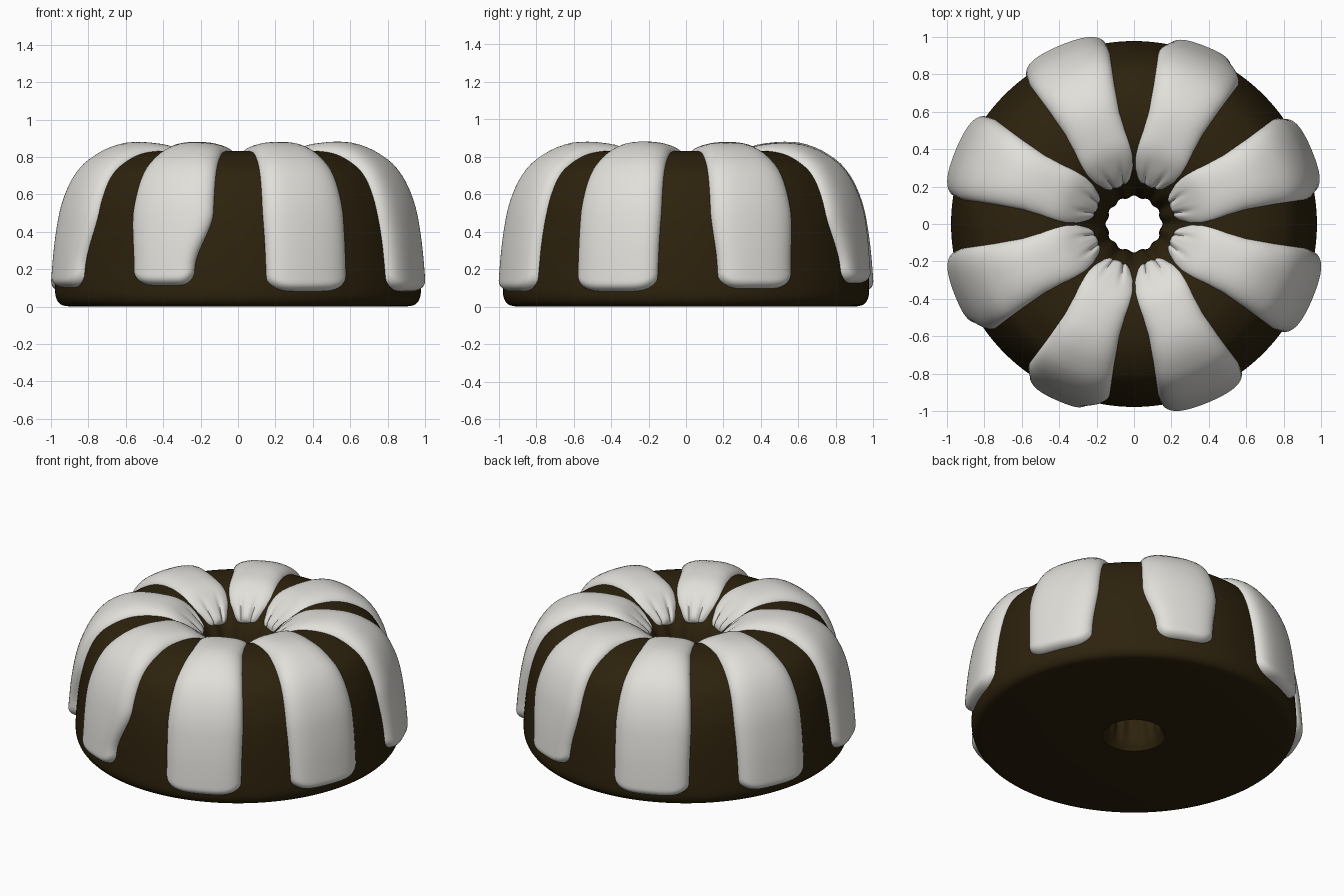
import bpy, bmesh, math
from mathutils import Vector

cube = bpy.data.objects.get("Cube")
if cube:
    bpy.data.objects.remove(cube, do_unlink=True)


def material(name, color, rough):
    m = bpy.data.materials.new(name)
    m.use_nodes = True
    m.diffuse_color = (*color, 1)
    bsdf = m.node_tree.nodes["Principled BSDF"]
    bsdf.inputs["Base Color"].default_value = (*color, 1)
    bsdf.inputs["Roughness"].default_value = rough
    return m


CHOCOLATE = material("dark chocolate", (0.026, 0.016, 0.004), 0.7)
CREAM = material("cream icing", (0.75, 0.74, 0.70), 0.5)

# Cake cross-section (radius, height): up the hole, over the crown, down the wall
PROFILE = [(0.19, 0), (0.16, 0.05), (0.148, 0.15), (0.148, 0.4), (0.165, 0.53),
           (0.20, 0.63), (0.25, 0.705), (0.32, 0.77), (0.41, 0.82), (0.51, 0.832),
           (0.61, 0.824), (0.69, 0.803), (0.77, 0.762), (0.83, 0.715), (0.88, 0.64),
           (0.925, 0.52), (0.955, 0.36), (0.972, 0.20), (0.978, 0.09),
           (0.97, 0.04), (0.945, 0.01), (0.90, 0)]


def smooth_path(points, steps):
    """Catmull-Rom curve through the points."""
    p = [Vector(q) for q in points]
    p = [p[0] * 2 - p[1]] + p + [p[-1] * 2 - p[-2]]
    out = []
    for i in range(1, len(p) - 2):
        a, b, c, d = p[i - 1:i + 3]
        for k in range(steps):
            t = k / steps
            out.append(0.5 * (2 * b + (c - a) * t + (2 * a - 5 * b + 4 * c - d) * t * t
                              + (3 * b - a - 3 * c + d) * t ** 3))
    return out + [p[-2]]


def ramp(x, lo, hi):
    t = min(max((x - lo) / (hi - lo), 0), 1)
    return t * t * (3 - 2 * t)


def table(x, pairs):
    """Linear lookup in (x, y) pairs."""
    for (x0, y0), (x1, y1) in zip(pairs, pairs[1:]):
        if x <= x1:
            return y0 + (y1 - y0) * max(x - x0, 0) / (x1 - x0)
    return pairs[-1][1]


def build(name, rows, mat, closed, angle):
    """Skin a grid of points into a smooth object."""
    bm = bmesh.new()
    grid = [[bm.verts.new(co) for co in row] for row in rows]
    n, m = len(grid), len(grid[0])
    for i in range(n if closed else n - 1):
        for j in range(m if closed else m - 1):
            bm.faces.new((grid[i][j], grid[i][(j + 1) % m],
                          grid[(i + 1) % n][(j + 1) % m], grid[(i + 1) % n][j]))
    me = bpy.data.meshes.new(name)
    bm.to_mesh(me)
    bm.free()
    me.materials.append(mat)
    ob = bpy.data.objects.new(name, me)
    bpy.context.collection.objects.link(ob)
    bpy.ops.object.select_all(action='DESELECT')
    ob.select_set(True)
    bpy.context.view_layer.objects.active = ob
    bpy.ops.object.shade_smooth_by_angle(angle=math.radians(angle))


# Ring cake with a fluted hole
path = smooth_path(PROFILE, 4)
SEG = 144
rows = []
for p in path:
    flute = 0.04 * (1 - ramp(p.x, 0.17, 0.32)) * ramp(p.y, 0.0, 0.15)
    row = []
    for k in range(SEG):
        a = math.tau * k / SEG
        r = p.x * (1 + flute * math.cos(12 * a))
        row.append((r * math.cos(a), r * math.sin(a), p.y))
    rows.append(row)
build("cake_body", rows, CHOCOLATE, True, 50)

# Fine path and arc length used to lay the icing on the cake
fine = smooth_path(PROFILE, 16)
length = [0]
for p, q in zip(fine, fine[1:]):
    length.append(length[-1] + (q - p).length)


def on_path(s):
    """Point and outward normal at arc length s."""
    i = 1
    while i < len(fine) - 2 and length[i] < s:
        i += 1
    f = (s - length[i - 1]) / (length[i] - length[i - 1])
    p = fine[i - 1].lerp(fine[i], f)
    t0 = fine[i] - fine[max(i - 2, 0)]
    t1 = fine[i + 1] - fine[i - 1]
    t = t0.normalized().lerp(t1.normalized(), f).normalized()
    return p, Vector((-t.y, t.x))


def length_at(test):
    return next(l for l, p in zip(length, fine) if test(p))


# Strip half angle and relative thickness by radius
HALF_ANGLE = [(0.19, 15), (0.24, 18), (0.30, 22), (0.36, 22), (0.42, 20), (0.50, 17.2),
              (0.60, 15.2), (0.75, 14.6), (0.93, 14.5), (0.98, 13.6)]
THICKNESS = [(0.22, 0.6), (0.36, 0.65), (0.50, 0.85), (0.62, 1.1), (0.72, 1.12),
             (0.85, 1.0), (0.98, 1.08)]
START = length_at(lambda p: p.y > 0.665)
NU, NT = 60, 28


def icing(name, center, z_end, trim_cw, trim_ccw, thick):
    """One poured strip: domed across, blunt and rounded at both ends."""
    end = length_at(lambda p: p.x > 0.8 and p.y < z_end)
    rows = []
    for i in range(NU + 1):
        u = 0.5 - 0.5 * math.cos(math.pi * i / NU)
        row = []
        for j in range(NT + 1):
            t = math.sin(math.pi * (0.5 - j / NT))
            corner = abs(t) ** 5
            s0, s1 = START + 0.03 * corner, end - 0.06 * corner
            s = s0 + (s1 - s0) * u
            p, n = on_path(s)
            # Sides taper near the bottom where the pour ran thin
            trim = trim_ccw if t > 0 else trim_cw
            low = (1 - ramp(p.y, 0.2, 0.5)) if p.x > 0.5 else 0
            half = table(p.x, HALF_ANGLE) * (1 - trim * low)
            # Height over the cake
            power = 2.4 + 2.2 * ramp(p.x, 0.6, 0.95)
            dome = max(1 - abs(t) ** power, 0) ** 0.5
            cap = 1.0
            for d in (s - s0, s1 - s):
                if d < 0.045:
                    cap *= max(1 - (1 - d / 0.045) ** 2, 0) ** 0.5
            inner = 1 - ramp(p.x, 0.24, 0.38)
            crease = 1 - 0.4 * inner * math.exp(-((abs(t) - 0.42) / 0.12) ** 2)
            h = -0.012 + (thick * table(p.x, THICKNESS) + 0.012) * dome * cap * crease
            q = p + n * h
            a = math.radians(center + half * t)
            row.append((q.x * math.cos(a), q.x * math.sin(a), q.y))
        rows.append(row)
    build(name, rows, CREAM, False, 60)


# Eight strips: lower end, clockwise trim, counterclockwise trim, thickness
STRIPS = [(0.10, 0.08, 0.08, 0.049), (0.125, 0.30, 0.15, 0.046),
          (0.078, 0.0, 0.0, 0.052), (0.078, 0.0, 0.0, 0.051),
          (0.105, 0.0, 0.25, 0.051), (0.115, 0.10, 0.36, 0.050),
          (0.082, 0.0, 0.0, 0.052), (0.082, 0.0, 0.0, 0.053)]
for k, (z_end, cw, ccw, thick) in enumerate(STRIPS):
    icing(f"icing_strip_{k + 1}", 22.5 + 45 * k, z_end, cw, ccw, thick)
